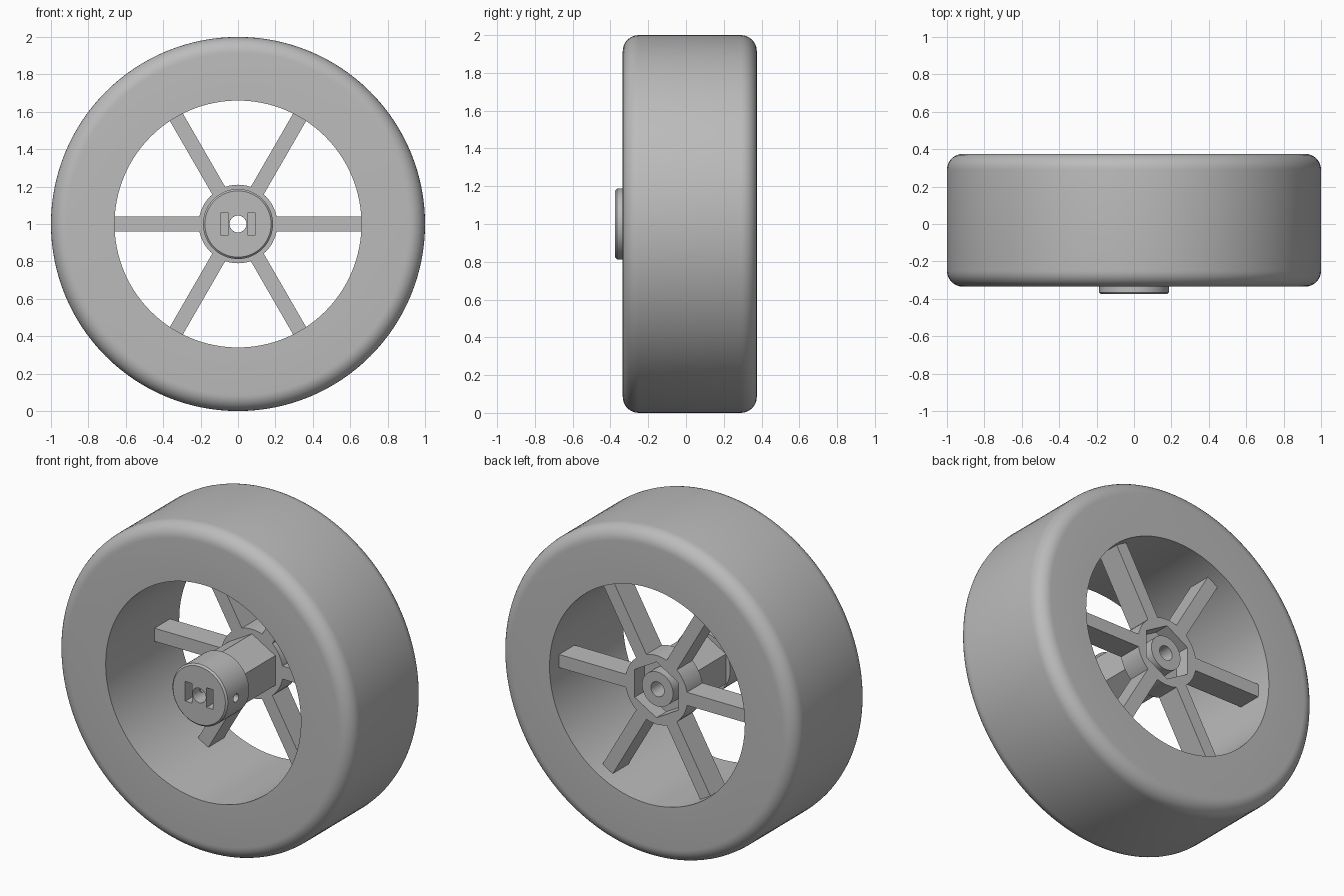
import bpy
import bmesh
from math import pi, cos, sin, radians
from mathutils import Matrix, Vector

old = bpy.data.objects.get("Cube")
if old:
    bpy.data.objects.remove(old)

AXLE = Vector((0, 0, 1))
BORE = 0.045

grey = bpy.data.materials.new("plain grey")
grey.use_nodes = True
colour = (0.5, 0.5, 0.5, 1)
grey.diffuse_color = colour
grey.node_tree.nodes["Principled BSDF"].inputs["Base Color"].default_value = colour


def finish(name, bm):
    bmesh.ops.recalc_face_normals(bm, faces=bm.faces)
    mesh = bpy.data.meshes.new(name)
    bm.to_mesh(mesh)
    bm.free()
    mesh.materials.append(grey)
    obj = bpy.data.objects.new(name, mesh)
    obj.location = AXLE
    bpy.context.collection.objects.link(obj)
    return obj


def lathe(name, profile, sides):
    """Turn a closed (radius, y) profile around the axle."""
    bm = bmesh.new()
    rings = []
    for i in range(sides):
        a = 2 * pi * i / sides
        rings.append([bm.verts.new((r * cos(a), y, r * sin(a))) for r, y in profile])
    n = len(profile)
    for i in range(sides):
        here, there = rings[i], rings[(i + 1) % sides]
        for j in range(n):
            k = (j + 1) % n
            bm.faces.new((here[j], here[k], there[k], there[j]))
    return finish(name, bm)


def rod(name, radius, y0, y1, sides, turn=0):
    """Solid prism along y, first corner at the given angle."""
    bm = bmesh.new()
    ends = [[bm.verts.new((radius * cos(turn + 2 * pi * i / sides), y,
                           radius * sin(turn + 2 * pi * i / sides)))
             for i in range(sides)] for y in (y0, y1)]
    for ring in ends:
        bm.faces.new(ring)
    for i in range(sides):
        k = (i + 1) % sides
        bm.faces.new((ends[0][i], ends[0][k], ends[1][k], ends[1][i]))
    return finish(name, bm)


def box(name, size, centre, turn=0):
    bm = bmesh.new()
    bmesh.ops.create_cube(bm, size=1, matrix=Matrix.Rotation(turn, 4, "Y")
                          @ Matrix.Translation(centre) @ Matrix.Diagonal((*size, 1)))
    return finish(name, bm)


def cut(target, cutter):
    """Subtract the cutter, bake the result and drop the cutter."""
    cutter.hide_render = True
    mod = target.modifiers.new("cut", "BOOLEAN")
    mod.operation = "DIFFERENCE"
    mod.solver = "EXACT"
    mod.object = cutter
    bpy.context.view_layer.objects.active = target
    bpy.ops.object.modifier_apply(modifier=mod.name)
    bpy.data.objects.remove(cutter)


# Tyre: wide ring with rounded outer shoulders
FRONT, BACK, FILLET = -0.335, 0.375, 0.085
shoulders = []
for y, start in ((FRONT + FILLET, -90), (BACK - FILLET, 0)):
    for step in range(9):
        a = radians(start + step * 90 / 8)
        shoulders.append((1 - FILLET + FILLET * cos(a), y + FILLET * sin(a)))
tyre = lathe("tyre", [(0.66, FRONT)] + shoulders + [(0.66, BACK)], 128)

# Spokes: six square bars near the back
SPOKE_FRONT, SPOKE_BACK = 0.135, 0.285
for i in range(6):
    box(f"spoke_{i + 1}", (0.465, SPOKE_BACK - SPOKE_FRONT, 0.08),
        (0.4325, (SPOKE_FRONT + SPOKE_BACK) / 2, 0), i * pi / 3)

# Hub plate: disc with a hexagonal socket
hub_plate = rod("hub_plate", 0.21, SPOKE_FRONT, SPOKE_BACK, 64)
cut(hub_plate, rod("socket_cutter", 0.17, 0, 0.5, 6, pi / 6))

# Hexagonal sleeve between the head and the plate
hub_sleeve = rod("hub_sleeve", 0.182, -0.17, 0.19, 6, pi / 6)
cut(hub_sleeve, rod("bore_cutter", BORE, -0.5, 0.5, 32))

# Rear boss standing in the socket
boss = lathe("rear_boss", [(BORE, 0.18), (0.105, 0.18), (0.105, 0.275), (BORE, 0.275)], 48)

# Round head with a chamfered rim, two nut slots and cross screw holes
head = lathe("hub_head", [(BORE, -0.375), (0.177, -0.375), (0.187, -0.365),
                          (0.187, -0.16), (BORE, -0.16)], 64)
for side in (-1, 1):
    cut(head, box("slot_cutter", (0.045, 0.2, 0.12), (side * 0.072, -0.325, 0)))
bm = bmesh.new()
bmesh.ops.create_cone(bm, cap_ends=True, segments=24, radius1=0.025, radius2=0.025, depth=0.6,
                      matrix=Matrix.Translation((0, -0.285, 0)) @ Matrix.Rotation(pi / 2, 4, "Y"))
cut(head, finish("screw_cutter", bm))

# Smooth shading on the round parts, sharp edges kept
bpy.ops.object.select_all(action="DESELECT")
for obj in (tyre, hub_plate, hub_sleeve, boss, head):
    obj.select_set(True)
bpy.context.view_layer.objects.active = tyre
bpy.ops.object.shade_smooth_by_angle(angle=radians(30))
